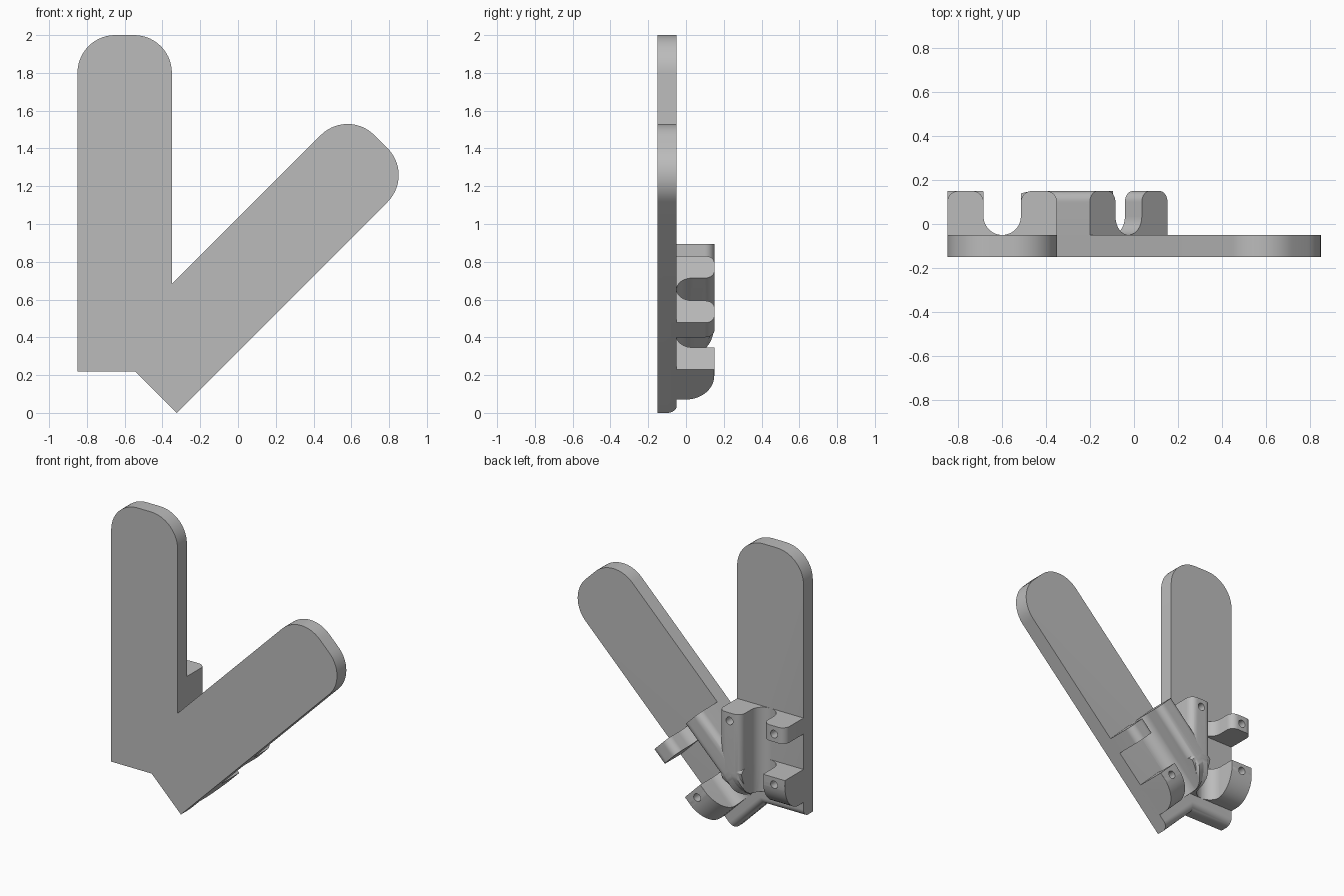
import bpy
import bmesh
from math import pi, sin, cos, sqrt
from mathutils import Matrix, Vector

cube = bpy.data.objects.get("Cube")
if cube:
    bpy.data.objects.remove(cube)

grey = bpy.data.materials.new("plain grey")
grey.use_nodes = True
COLOUR = (0.5, 0.5, 0.5, 1)
grey.diffuse_color = COLOUR
grey.node_tree.nodes["Principled BSDF"].inputs["Base Color"].default_value = COLOUR

WIDTH, LENGTH, WALL = 0.5, 1.78, 0.165
BACK, TIP = -0.05, 0.15
GAP = WIDTH / 2 - WALL          # channel radius
START, END = 0.1, 0.675         # extent of the walls along an arm

# Arm frames: local x across from the outer edge, y depth, z along the arm
h = 1 / sqrt(2)
UPRIGHT = Matrix.Translation((-0.85, 0, 0.22))
SLANTED = Matrix(((-h, 0, h, -0.325), (0, 1, 0, 0), (h, 0, h, 0), (0, 0, 0, 1)))


def arc(cx, cy, rx, ry, a0, a1, n=10):
    steps = [a0 + (a1 - a0) * i / n for i in range(n + 1)]
    return [(cx + rx * cos(a), cy + ry * sin(a)) for a in steps]


def prism(name, points, place, direction, frame, round_foot=False):
    """Extrude a profile; place maps a 2D point to the arm's own space."""
    bm = bmesh.new()
    face = bm.faces.new([bm.verts.new(place(*p)) for p in points])
    out = bmesh.ops.extrude_face_region(bm, geom=[face])
    moved = [g for g in out["geom"] if isinstance(g, bmesh.types.BMVert)]
    bmesh.ops.translate(bm, verts=moved, vec=Vector(direction))
    if round_foot:
        foot = [e for e in bm.edges if all(abs(v.co.z) < 1e-5 and v.co.y > BACK - 1e-4
                                           for v in e.verts)]
        bmesh.ops.bevel(bm, geom=foot, offset=0.05, segments=8, profile=0.5, affect='EDGES')
    bm.transform(frame)
    bmesh.ops.recalc_face_normals(bm, faces=bm.faces)
    mesh = bpy.data.meshes.new(name)
    bm.to_mesh(mesh)
    bm.free()
    mesh.materials.append(grey)
    ob = bpy.data.objects.new(name, mesh)
    bpy.context.collection.objects.link(ob)
    return ob


def combine(ob, other, operation='DIFFERENCE'):
    mod = ob.modifiers.new(operation.lower(), 'BOOLEAN')
    mod.operation, mod.solver, mod.object = operation, 'EXACT', other
    bpy.context.view_layer.objects.active = ob
    bpy.ops.object.modifier_apply(modifier=mod.name)


def across(z):
    return lambda u, y: (u, y, z)


def plate(name, frame):
    r = 0.2
    outline = [(0, 0), (WIDTH, 0)]
    outline += arc(WIDTH - r, LENGTH - r, r, r, 0, pi / 2, 14)
    outline += arc(r, LENGTH - r, r, r, pi / 2, pi, 14)
    return prism(name, outline, lambda u, v: (u, -0.15, v), (0, 0.1, 0), frame, True)


def wall_profile(lip):
    """Outer-side wall section, flaring into the channel floor."""
    pts = [(0, -0.08)]
    pts += arc(lip, TIP - lip, lip, lip, pi, pi / 2)
    pts += arc(WALL - lip, TIP - lip, lip, lip, pi / 2, 0)
    pts += arc(WALL + GAP, BACK + GAP, GAP, GAP, pi, 1.5 * pi)
    return pts + [(WALL + GAP, -0.08)]


def channel(name, frame):
    pts = arc(WIDTH / 2, BACK + GAP, GAP, GAP, pi, 2 * pi, 20)
    pts += [(WIDTH / 2 + GAP, 0.3), (WIDTH / 2 - GAP, 0.3)]
    return prism(name, pts, across(-0.05), (0, 0, 0.78), frame)


def foot_rounder(frame):
    pts = [(-0.1, BACK), (START, BACK)]
    pts += arc(START + 0.18, 0, 0.18, TIP, pi, pi / 2)
    pts += [(START + 0.18, 0.3), (-0.1, 0.3)]
    return prism("foot_cutter", pts, lambda v, y: (-0.1, y, v), (0.7, 0, 0), frame)


def screw_hole(u, v, frame):
    pts = arc(u, v, 0.026, 0.026, 0, 2 * pi, 20)[:-1]
    return prism("hole_cutter", pts, lambda a, b: (a, 0.06, b), (0, 0.2, 0), frame)


parts, cutters = [], []
arms = {"upright": UPRIGHT, "slanted": SLANTED}
channels = {k: channel(k + "_channel_cutter", f) for k, f in arms.items()}
cutters += channels.values()

for label, frame in arms.items():
    other = channels["slanted" if label == "upright" else "upright"]
    rounder = foot_rounder(frame)
    soft = wall_profile(0.05)
    flipped = [(WIDTH - u, y) for u, y in soft]

    # Long inner wall and the two short outer clips
    inner = prism(label + "_inner_wall", flipped, across(START), (0, 0, END - START), frame)
    upper = prism(label + "_upper_clip", soft, across(0.566), (0, 0, END - 0.566), frame)
    lower = prism(label + "_lower_clip", wall_profile(0.004), across(START),
                  (0, 0, 0.325 - START), frame)
    combine(inner, rounder)
    combine(inner, other)
    combine(lower, rounder)
    cutters.append(rounder)

    # Screw holes
    for wall, u, v in ((inner, WIDTH - WALL / 2, 0.62), (upper, WALL / 2, 0.62),
                       (lower, WALL / 2, 0.275)):
        hole = screw_hole(u, v, frame)
        combine(wall, hole)
        cutters.append(hole)
    parts += [inner, upper, lower]

# Flat arms joined into one plate
base = plate("arm_plate", UPRIGHT)
second = plate("arm_cutter", SLANTED)
combine(base, second, 'UNION')
cutters.append(second)
parts.append(base)

for cutter in cutters:
    bpy.data.objects.remove(cutter)

bpy.ops.object.select_all(action='DESELECT')
for ob in parts:
    ob.select_set(True)
bpy.context.view_layer.objects.active = base
bpy.ops.object.shade_smooth_by_angle(angle=pi / 6)
